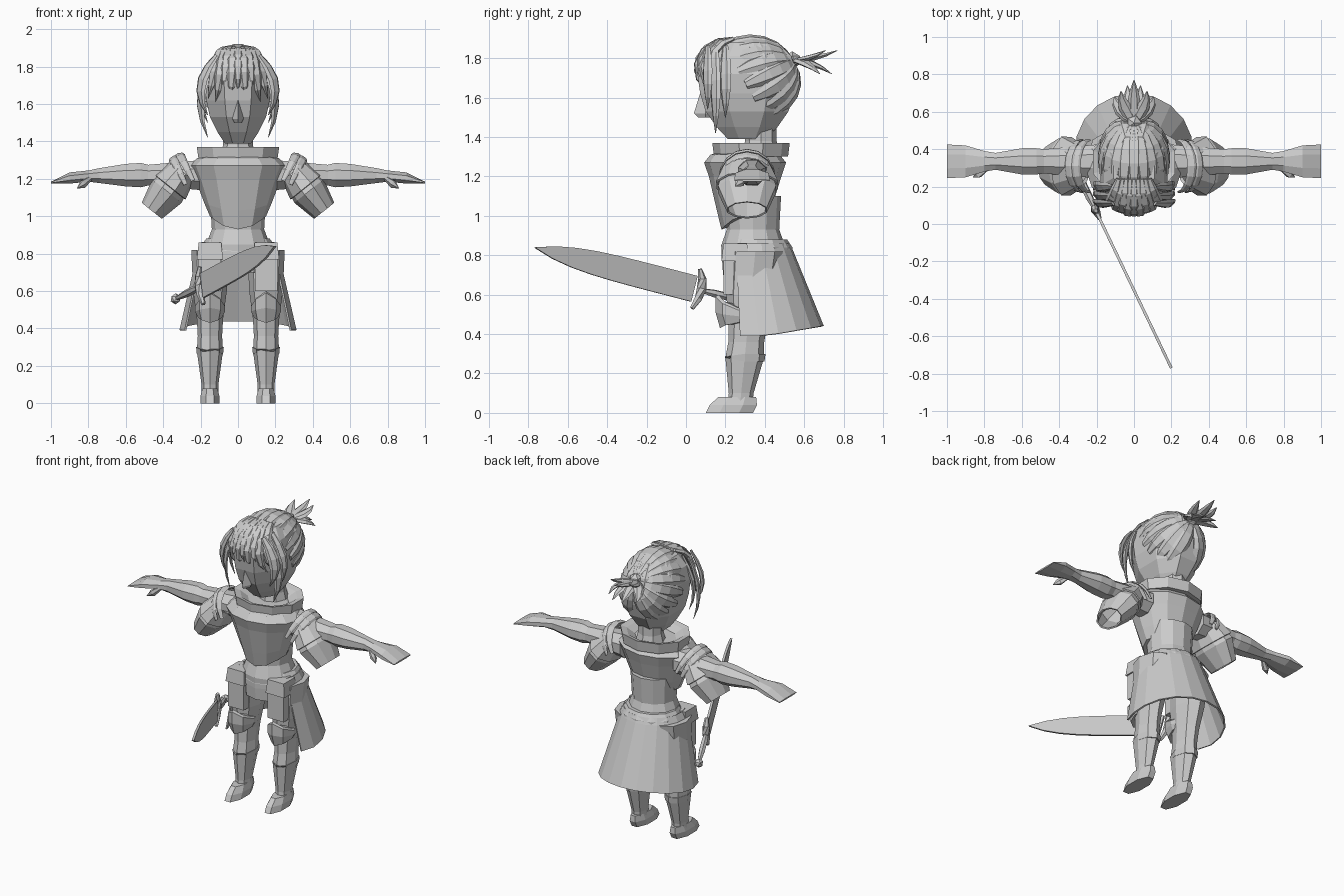
import bpy
import bmesh
from math import sin, cos, pi, radians
from mathutils import Vector

cube = bpy.data.objects.get("Cube")
if cube:
    bpy.data.objects.remove(cube, do_unlink=True)

GREY = (.6, .6, .6, 1)
grey = bpy.data.materials.new("plain grey")
grey.use_nodes = True
grey.diffuse_color = GREY
grey.node_tree.nodes["Principled BSDF"].inputs["Base Color"].default_value = GREY

# Shared landmarks
SKULL = Vector((0, .32, 1.68))
SKULL_SIZE = Vector((.18, .25, .22))
SHOULDER = Vector((.3, .31, 1.24))
SHOULDER_END = Vector((.46, .31, 1.03))
TAIL_ROOT = Vector((0, .54, 1.79))


def finish(name, bm, mirror=False, thickness=None):
    """Turn a bmesh into a flat shaded object."""
    bmesh.ops.recalc_face_normals(bm, faces=bm.faces)
    mesh = bpy.data.meshes.new(name)
    bm.to_mesh(mesh)
    bm.free()
    mesh.materials.append(grey)
    obj = bpy.data.objects.new(name, mesh)
    bpy.context.collection.objects.link(obj)
    if thickness:
        solid = obj.modifiers.new("thickness", 'SOLIDIFY')
        solid.thickness = thickness
        solid.offset = 0
    if mirror:
        obj.modifiers.new("mirror", 'MIRROR').use_mirror_merge = False


def skin(name, lofts, caps=True, closed=True, **options):
    """Bridge each list of rings into a tube or a strip."""
    bm = bmesh.new()
    for rings in lofts:
        loops = [[bm.verts.new(point) for point in ring] for ring in rings]
        count = len(loops[0])
        for low, high in zip(loops, loops[1:]):
            for i in range(count if closed else count - 1):
                j = (i + 1) % count
                bm.faces.new((low[i], low[j], high[j], high[i]))
        if caps:
            bm.faces.new(loops[0])
            bm.faces.new(loops[-1])
    finish(name, bm, **options)


def ball(name, centre, radius):
    bm = bmesh.new()
    bmesh.ops.create_icosphere(bm, subdivisions=1, radius=radius)
    bmesh.ops.translate(bm, verts=bm.verts, vec=centre)
    finish(name, bm)


def ellipse(centre, u, v, sides, flat=False):
    """Ring around a centre; a flat one puts faces instead of corners on its axes."""
    grow = 1 / cos(pi / sides) if flat else 1
    turn = pi / sides if flat else 0
    angles = [turn + 2 * pi * i / sides for i in range(sides)]
    return [centre + (u * cos(a) + v * sin(a)) * grow for a in angles]


def column(name, rows, x=0, y=0, lean=0, depth=1, sides=8, flat=False, **options):
    """Upright part from rows of height, half width and how far its front is raised."""
    rings = []
    for height, radius, *lift in rows:
        centre = Vector((x, y + lean * height, height))
        ring = ellipse(centre, Vector((radius, 0, 0)), Vector((0, radius * depth, 0)), sides, flat)
        for point in ring:
            front = max(0, (centre.y - point.y) / (radius * depth))
            point.z += sum(lift) * front ** 2
        rings.append(ring)
    skin(name, [rings], **options)


def strand(points, width, thick, centre=SKULL, end=.98):
    """Rings of a flat lock lying around a centre; an end near one makes a sharp tip."""
    points = [Vector(point) for point in points]
    last = len(points) - 1
    rings = []
    for i, point in enumerate(points):
        along = points[min(i + 1, last)] - points[max(i - 1, 0)]
        side = along.cross(point - centre).normalized()
        out = side.cross(along).normalized()
        swell = sin(pi * (.15 + (end - .15) * i / last))
        rings.append(ellipse(point, side * width * swell, out * thick * swell, sides=6))
    return rings


def steps(count):
    """Evenly spaced fractions from nought to one."""
    return [i / count for i in range(count + 1)]


# Torso, breastplate, collar and belt
column("abdomen", [(.7, .16), (.85, .17), (.93, .14), (1.1, .15)], y=.34, depth=.95, sides=12)
column("breastplate", [(1, .15, -.07), (1.07, .18, -.04), (1.2, .23), (1.27, .26),
                       (1.31, .22), (1.33, .14)], y=.3, depth=.8, sides=12)
column("collar", [(1.3, .21), (1.37, .22), (1.36, .18), (1.31, .1)],
       y=.33, depth=.85, sides=10, flat=True)
column("belt", [(.81, .2, -.03), (.84, .2, -.03), (.88, .17)], y=.36, depth=.9, sides=12)

# Skirt open at the front, longer at the sides
sweep = [radians(-25 + 230 * t) for t in steps(12)]
skirt = []
for height, half, centre_y, rise in ((.86, .19, .34, 0), (.82, .21, .34, 0), (.39, .31, .4, .05)):
    skirt.append([Vector((half * cos(a), centre_y + half * .95 * sin(a),
                          height + rise * max(0, sin(a)))) for a in sweep])
skin("skirt", [skirt], caps=False, closed=False, thickness=.01)

# Legs, feet and their plates
leg = dict(x=.15, mirror=True)
column("legs", [(.05, .045), (.1, .045), (.28, .07), (.36, .065), (.45, .07), (.6, .09), (.82, .1)],
       y=.27, lean=.1, depth=1.4, **leg)
column("knee_guards", [(.46, .065, -.03), (.49, .08, .02), (.52, .08, .07), (.53, .07, .07)],
       y=.27, depth=1.5, **leg)
column("shin_bands", [(.26, .07, .03), (.3, .074, -.02)], y=.3, depth=1.4, **leg)
column("feet", [(0, .05), (.04, .05), (.08, .04)], y=.22, lean=.5, depth=2.4, flat=True, **leg)
column("hip_plates", [(.77, .07), (.86, .06)], y=.25, sides=4, flat=True, **leg)
column("thigh_plates", [(.6, .06), (.77, .06)], y=.25, sides=4, flat=True, **leg)

# Arms that droop into flat open hands
arm = []
for x, deep, tall in ((.2, .09, .08), (.48, .065, .055), (.52, .07, .065), (.6, .07, .06),
                      (.74, .045, .04), (.8, .055, .03), (.9, .085, .03), (1, .09, .005)):
    centre = Vector((x, .335, 1.22 - .04 * x ** 9))
    arm.append(ellipse(centre, Vector((0, deep, 0)), Vector((0, 0, tall)), sides=8, flat=True))
skin("arms", [arm], mirror=True)
thumb = strand([(.78, .3, 1.21), (.83, .27, 1.17), (.86, .25, 1.15)], .03, .02, centre=SHOULDER)
skin("thumbs", [thumb], mirror=True)

# Shoulder guards: flared open shells in two layers
shells = []
for reach, radii in ((1, (.11, .15, .1)), (.4, (.12, .16))):
    shell = []
    for t, radius in zip(steps(len(radii) - 1), radii):
        centre = SHOULDER.lerp(SHOULDER_END, t * reach)
        shell.append(ellipse(centre, Vector((.5, 0, .4)) * radius, Vector((0, radius, 0)), sides=10))
    shells.append(shell)
skin("shoulder_guards", shells, caps=False, mirror=True, thickness=.01)

# Raised rims arching over each shoulder
rims = []
for shift in (0, .04):
    arch = []
    for t in steps(8):
        a = pi * t
        offset = Vector((shift + .07 * sin(a), -.14 * cos(a), .14 * sin(a)))
        arch.append(SHOULDER + offset - Vector((.06, 0, .05 + shift / 2)))
    rims.append(strand(arch, .025, .01, centre=SHOULDER, end=.85))
skin("shoulder_rims", rims, mirror=True)

# Neck, head and nose
column("neck", [(1.3, .1), (1.38, .08), (1.5, .08)], y=.38)
column("head", [(1.39, .07), (1.45, .11), (1.53, .15), (1.62, .17), (1.72, .18), (1.81, .16), (1.88, .11)],
       y=.31, depth=1.4, flat=True)
column("nose", [(1.5, .02), (1.52, .03), (1.65, .01)], y=.1, depth=2, sides=4)

# Hair swept back over the skull toward the tie
tie = Vector((0, .9, .45)).normalized()
swept = []
for t in steps(16):
    a = radians(300 * t - 150)
    start = Vector((sin(a), -.1 - .5 * cos(a), cos(a))).normalized()
    path = [SKULL + start.slerp(tie, k) * SKULL_SIZE for k in steps(6)]
    swept.append(strand(path, .05, .025, end=.9))
skin("swept_hair", swept)

# Fringe locks curling over the brow
fringe = []
for i in range(-4, 5):
    setback = .09 * (i / 4) ** 2
    curl = 2 + .3 * (i % 2)
    lock = []
    for t in steps(5):
        a = curl * t
        lock.append((.04 * i * (.5 + .5 * t), .24 - .19 * sin(a) + setback * t,
                     1.74 + .16 * cos(a) - setback * t / 2))
    fringe.append(strand(lock, .035, .02))
skin("fringe", fringe)

# Long locks beside the face
locks = []
for y, tip in ((.11, 1.54), (.15, 1.42), (.2, 1.5)):
    lock = [(.2 * sin(.6 + 1.6 * t), y, 1.86 + (tip - 1.86) * t) for t in steps(5)]
    locks.append(strand(lock, .035, .015))
skin("side_locks", locks, mirror=True)

# Tied tail with its fan of tips
tail = []
for i in range(-3, 4):
    reach = Vector((.035 * i, .23 - .03 * abs(i), -.07 if i % 2 else .05))
    path = [TAIL_ROOT + Vector((reach.x * sin(t * pi / 2), reach.y * t, reach.z * t * t))
            for t in steps(4)]
    tail.append(strand(path, .035, .015, centre=Vector((0, .6, 1.5))))
skin("hair_tail", tail)
ball("hair_tie", TAIL_ROOT, .045)


# Sword lying in one upright plane
def in_plane(y, z):
    return Vector((-.17 - .48 * y, y, z))


upper, lower = [], []
for t in steps(8):
    half = .065 * (1 - t ** 5)
    y = .04 - .81 * t
    z = .63 + .21 * t
    upper.append(in_plane(y + half / 4, z + half))
    lower.append(in_plane(y - half / 4, z - half))
bm = bmesh.new()
bm.faces.new([bm.verts.new(point) for point in upper + lower[-2::-1]])
finish("sword_blade", bm, thickness=.015)
guard = [in_plane(.08 + .02 * k - .03 * k * k, .63 + .1 * k) for k in (-1, -.5, 0, .5, 1)]
skin("sword_guard", [strand(guard, .025, .025, end=.85)])
grip = [in_plane(y, .64 - .24 * y) for y in (.07, .14, .22, .34)]
skin("sword_grip", [strand(grip, .022, .022, end=.85)])
ball("sword_pommel", grip[-1], .03)
